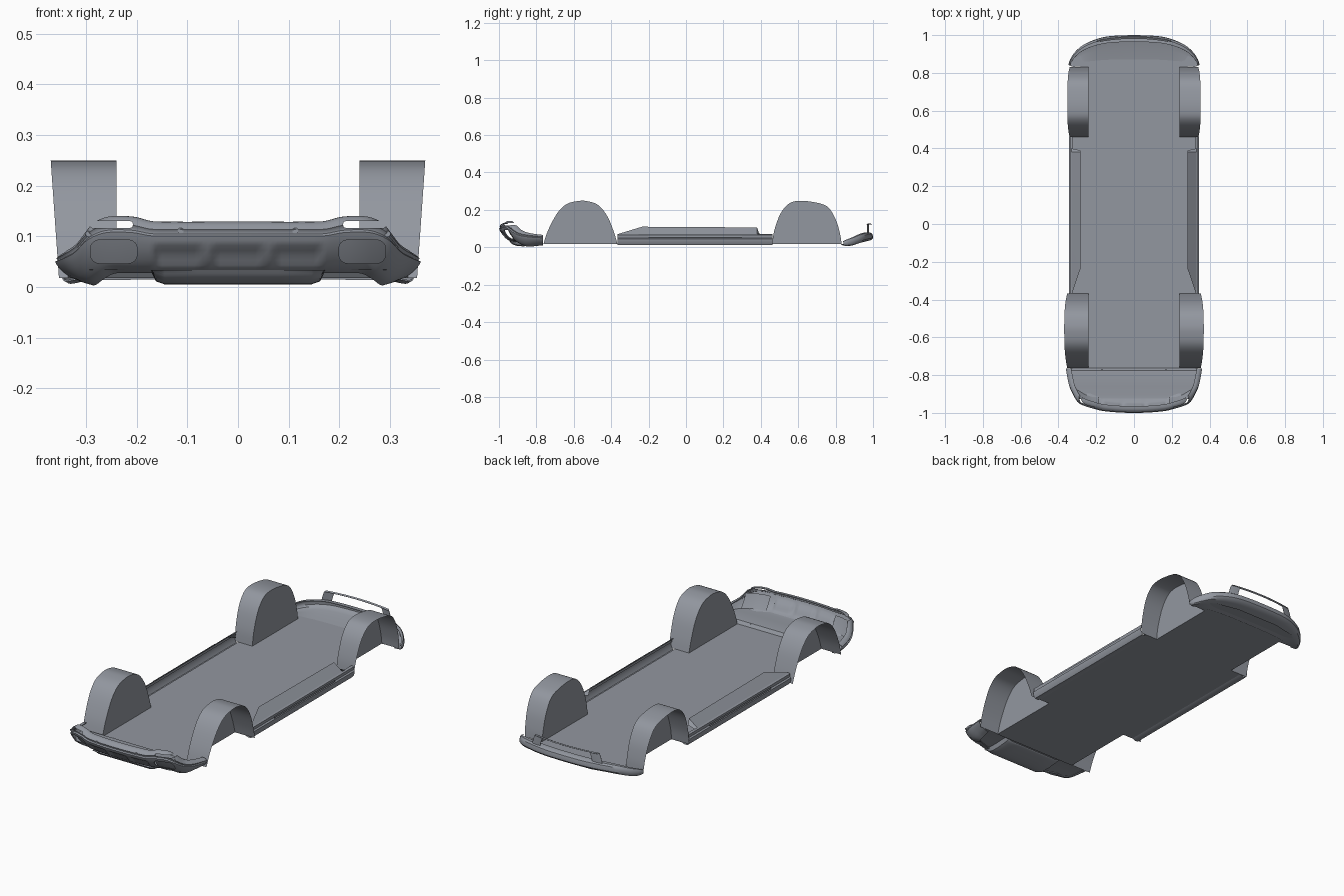
import bpy, bmesh, math
from mathutils import Vector

if "Cube" in bpy.data.objects:
    bpy.data.objects.remove(bpy.data.objects["Cube"])

# Dark blue-grey body colour
paint = bpy.data.materials.new('dark_grey')
paint.diffuse_color = (.29, .31, .35, 1)
paint.use_nodes = True
paint.node_tree.nodes["Principled BSDF"].inputs["Base Color"].default_value = paint.diffuse_color


def finish(obj, angle=35):
    bpy.ops.object.select_all(action='DESELECT')
    obj.select_set(True)
    bpy.context.view_layer.objects.active = obj
    for m in list(obj.modifiers):
        bpy.ops.object.modifier_apply(modifier=m.name)
    bpy.ops.object.shade_smooth_by_angle(angle=math.radians(angle))
    obj.data.materials.clear()
    obj.data.materials.append(paint)
    return obj


def make(name, verts, faces, mirror=False, thick=0.0):
    me = bpy.data.meshes.new(name)
    me.from_pydata(verts, [], faces)
    bm = bmesh.new()
    bm.from_mesh(me)
    bmesh.ops.recalc_face_normals(bm, faces=bm.faces)
    bm.to_mesh(me)
    bm.free()
    obj = bpy.data.objects.new(name, me)
    bpy.context.collection.objects.link(obj)
    if mirror:
        obj.modifiers.new('Mirror', 'MIRROR').use_clip = True
    if thick:
        s = obj.modifiers.new('Solidify', 'SOLIDIFY')
        s.thickness, s.offset = thick, 0
    return obj


def loft(name, rows, **kw):
    n = len(rows[0])
    faces = [(i * n + j, i * n + j + 1, (i + 1) * n + j + 1, (i + 1) * n + j)
             for i in range(len(rows) - 1) for j in range(n - 1)]
    return make(name, [p for r in rows for p in r], faces, **kw)


def smooth_path(pts, steps=6):
    """Catmull-Rom resampling of points with any number of components."""
    out, last = [], len(pts) - 1
    for i in range(last):
        a, b, c, d = (Vector(pts[max(0, min(last, i + k))]) for k in (-1, 0, 1, 2))
        for s in range(steps):
            t = s / steps
            out.append(0.5 * (2 * b + (c - a) * t + (2 * a - 5 * b + 4 * c - d) * t * t
                              + (3 * b - a - 3 * c + d) * t ** 3))
    return out + [Vector(pts[-1])]


def both_sides(half):
    return [(-p[0], *p[1:]) for p in reversed(half[1:])] + list(half)


def cut(obj, x, z, w, h, r, y0=-1.1, y1=-0.88):
    """Cut a rounded opening through a panel along y."""
    ring = []
    for cx, cz, a0 in ((1, 1, 0), (-1, 1, 90), (-1, -1, 180), (1, -1, 270)):
        for k in range(5):
            a = math.radians(a0 + k * 22.5)
            ring.append((x + cx * (w / 2 - r) + r * math.cos(a),
                         z + cz * (h / 2 - r) + r * math.sin(a)))
    n = len(ring)
    verts = [(p, y0, q) for p, q in ring] + [(p, y1, q) for p, q in ring]
    faces = [tuple(range(n)), tuple(range(n, 2 * n))]
    faces += [(i, (i + 1) % n, n + (i + 1) % n, n + i) for i in range(n)]
    cutter = make('opening_cutter', verts, faces)
    cutter.hide_render = True
    b = obj.modifiers.new('Cut', 'BOOLEAN')
    b.object, b.operation, b.solver = cutter, 'DIFFERENCE', 'EXACT'
    bpy.context.view_layer.objects.active = obj
    for m in list(obj.modifiers):
        bpy.ops.object.modifier_apply(modifier=m.name)
    bpy.data.objects.remove(cutter)


# Floor pan, notched around the wheels
half = [(.32, -.368), (.32, .462), (.24, .462), (.24, .83), (.325, .835), (.325, .865), (.24, .925), (.12, .95)]
right = [(.24, -.765), (.24, -.368)] + half
outline = right + [(-x, y) for x, y in reversed(right)]
finish(make('floor_pan', [(x, y, .018) for x, y in outline], [tuple(range(len(outline)))]))

# Front undertray with a cross ridge
tray = [(.335, -.763, .018), (.335, -.775, .034), (.34, -.785, .036), (.325, -.86, .034),
        (.30, -.905, .034), (.24, -.925, .036)]
finish(loft('front_undertray', [[(-x, y, z), (x, y, z)] for x, y, z in tray]), 20)

# Wheel arch liners: inner wall and roof, open to the outside
arches = {
    'front_wheel_arch': ([(-.762, .018), (-.738, .09), (-.69, .18), (-.64, .23), (-.58, .247), (-.53, .247),
                          (-.47, .226), (-.42, .165), (-.385, .08), (-.367, .018)], .352, .070),
    'rear_wheel_arch': ([(.46, .018), (.472, .09), (.505, .18), (.55, .233), (.60, .248), (.68, .242),
                         (.755, .218), (.80, .15), (.824, .07), (.832, .018)], .338, .060)}
for name, (prof, x0, lean) in arches.items():
    prof = smooth_path(prof, 4)
    n = len(prof)
    rows = [[(.24 + (x0 + lean * z - .24) * t, y, z) for y, z in prof] for t in (0, .5, 1)]
    arch = loft(name, rows, mirror=True)
    bm = bmesh.new()
    bm.from_mesh(arch.data)
    bm.verts.ensure_lookup_table()
    bm.faces.new(bm.verts[:n])
    bmesh.ops.recalc_face_normals(bm, faces=bm.faces)
    bm.to_mesh(arch.data)
    bm.free()
    finish(arch)

# Side sills with a leaning panel that tapers at both ends
sect = [(.298, .018), (.315, .011), (.332, .012), (.342, .03), (.343, .045), (.336, .05), (.338, .066), (.326, .07)]
finish(loft('side_sill', [[(x, y, z) for x, z in sect] for y in (-.367, -.2, .1, .3, .462)], mirror=True))
finish(loft('sill_upper_panel', [
    [(.33, -.365, .068), (.33, -.235, .07), (.33, .38, .07), (.33, .40, .07)],
    [(.325, -.36, .072), (.283, -.235, .11), (.283, .38, .106), (.285, .39, .075)]], mirror=True), 20)
finish(loft('sill_trim', [[(.3445, y, z) for y in (-.20, .30)] for z in (.052, .062)], mirror=True))

# Front bumper shell: columns of x, y, top z, bottom z; the face leans back towards the bottom
cols = smooth_path(both_sides([
    (0, -.998, .127, .030), (.06, -.997, .127, .030), (.12, -.993, .127, .030), (.17, -.987, .128, .030),
    (.21, -.977, .137, .030), (.26, -.962, .137, .029), (.295, -.943, .122, .018), (.322, -.90, .09, .007),
    (.343, -.85, .075, .006), (.359, -.765, .064, .012)]), 7)
ramp = lambda v, a, b, e: max(0, min(1, (v - a) / e, (b - v) / e))
rows = []
for t, k in ((0, .075), (.06, .055), (.15, .04), (.25, .03), (.35, .021), (.45, .014), (.55, .008),
             (.65, .003), (.72, 0), (.76, .006), (.82, .006), (.86, .003), (.94, .01), (1, .02), (1, .034)):
    row = []
    for x, y, zt, zb in cols:
        a, front = abs(x), max(0, min(1, (-y - .80) / .16))
        dent = .010 * max(ramp(a, -1, .054, .01), ramp(a, .066, .17, .012)) * ramp(t, .1, .55, .1)
        side = min(1, (a / .35) ** 4)
        row.append((x - math.copysign(.8 * k * side, x), y + (k + dent) * front, zb + (zt - zb) * t))
    rows.append(row)
bumper = loft('front_bumper', rows, thick=.004)
for s in (-1, 1):
    cut(bumper, s * .245, .07, .092, .046, .017)
    cut(bumper, s * .25, .1235, .085, .013, .005)
finish(bumper)

# Backing pockets behind the lower openings
pocket = [(.185, -.940), (.22, -.938), (.26, -.925), (.30, -.900)]
finish(loft('opening_backing', [[(x, y + d, z) for x, y in pocket]
                                for z, d in ((.038, .022), (.07, 0), (.102, -.016))], mirror=True))

# Sensor buttons on the front bumper
for s in (-1, 1):
    for x, y, z in ((.113, -.988, .111), (.295, -.938, .105)):
        bpy.ops.mesh.primitive_cylinder_add(vertices=16, radius=.006, depth=.008,
                                            location=(s * x, y, z), rotation=(math.pi / 2, 0, 0))
        bpy.context.object.name = 'bumper_sensor'
        finish(bpy.context.object)

# Front skid plate
skid = smooth_path([(-.945, .034), (-.93, .018), (-.90, .007), (-.85, .006), (-.785, .012), (-.77, .018)], 4)
across = both_sides([(0, 0), (.08, 0), (.145, 0), (.162, .006), (.172, .026)])
finish(loft('front_skid_plate', [[(x, y, max(z, min(z + dz, .034))) for x, dz in across]
                                 for y, z in skid]))

# Rear bumper: valance sweeping up from the floor, with a rolled upper edge
cols = smooth_path(both_sides([
    (0, .998, .078, .034), (.09, .996, .078, .034), (.16, .988, .078, .033), (.22, .97, .074, .030),
    (.275, .942, .066, .022), (.315, .905, .052, .012), (.338, .868, .040, .008), (.346, .842, .030, .012)]), 6)
rows = []
for t, k in ((-.4, .75), (-.2, .4), (0, .18), (.12, .06), (.35, 0), (.6, 0), (.85, .02), (1, .08), (1, .2)):
    row = []
    for x, y, zt, zb in cols:
        z = zb + (zt - zb) * t if t >= 0 else zb + (.016 - zb) * (-t / .4)
        row.append((x * (1 - .12 * k), y - k * (y - .825), z))
    rows.append(row)
finish(loft('rear_bumper', rows, thick=.003))

# Thin hoop above the rear bumper with end plates
arc = [(x / 100, .993 - .5 * (x / 100) ** 2) for x in range(-18, 19, 2)]
finish(loft('rear_hoop', [[(x, y + d, z) for x, y in arc]
                          for d, z in ((-.012, .122), (-.004, .126), (0, .122))], thick=.002))
plate = [(.135, .978), (.16, .975), (.185, .968)]
finish(loft('rear_hoop_end_plate', [[(x + d, y, z) for x, y in plate]
                                    for z, d in ((.074, .015), (.10, .008), (.122, 0))],
            mirror=True, thick=.002))
